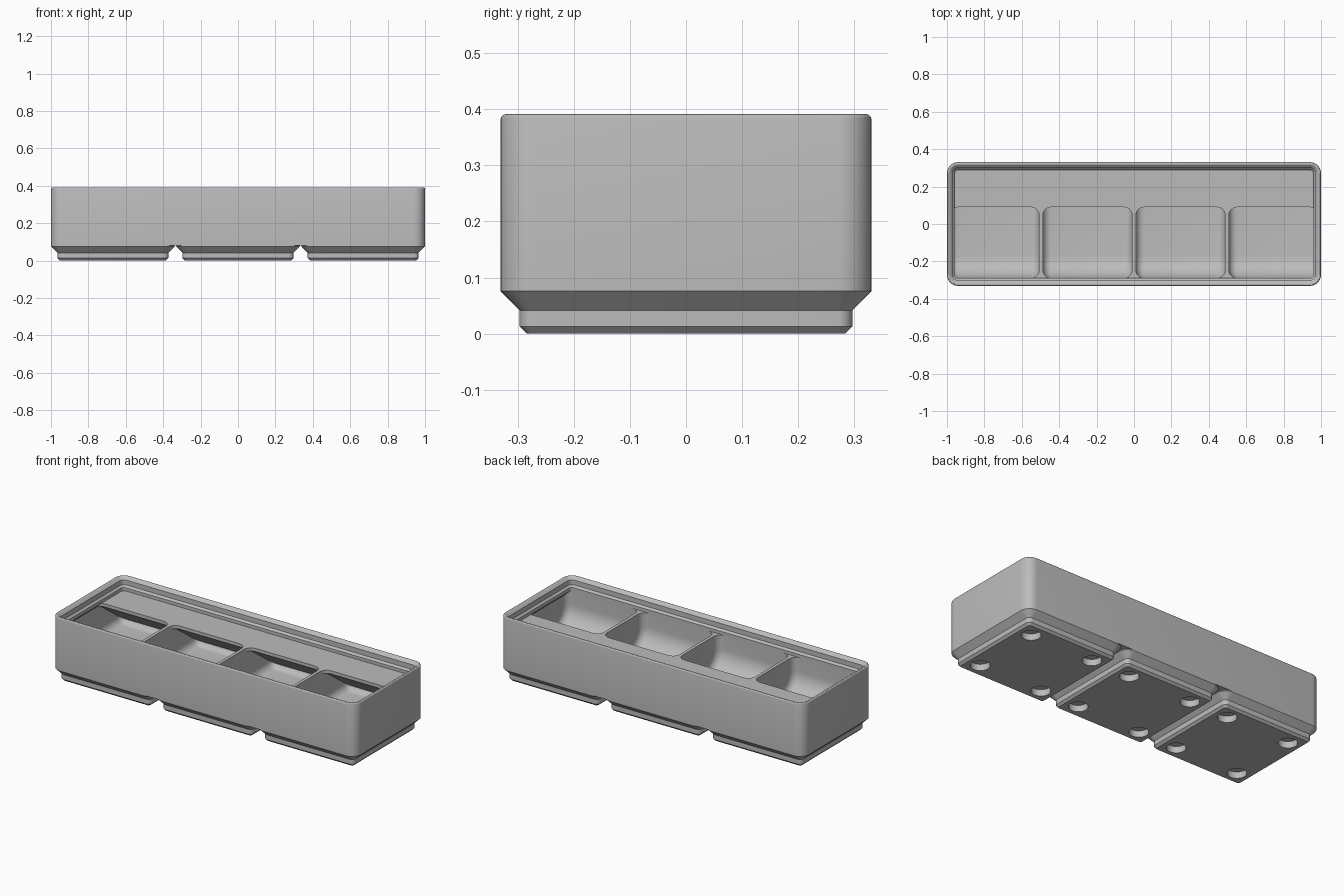
import bpy, bmesh
from math import sin, cos, pi, tan, radians
from mathutils import Matrix, Vector

if "Cube" in bpy.data.objects:
    bpy.data.objects.remove(bpy.data.objects["Cube"])

SCALE = 2 / 125.5            # dimensions below are in millimetres
HX, HY, R = 62.75, 20.75, 3.75
FLOOR, DECK = 7, 19.8        # compartment floor and divider top
WALL, DIVIDER, ROUND = 0.95, 1.2, 2.8
TAB_Y = 5.65                 # front edge of the label shelf

grey = bpy.data.materials.new("light_grey")
grey.use_nodes = True
grey.diffuse_color = (0.5, 0.5, 0.5, 1)
grey.node_tree.nodes["Principled BSDF"].inputs["Base Color"].default_value = (0.5, 0.5, 0.5, 1)


def finish(name, bm):
    bmesh.ops.recalc_face_normals(bm, faces=bm.faces)
    bm.transform(Matrix.Scale(SCALE, 4))
    mesh = bpy.data.meshes.new(name)
    bm.to_mesh(mesh)
    bm.free()
    mesh.materials.append(grey)
    ob = bpy.data.objects.new(name, mesh)
    bpy.context.collection.objects.link(ob)
    return ob


def loft(name, hx, hy, r, rings, cx=0, steps=8):
    """Stack of rounded rectangles; rings hold (inset, height)."""
    bm = bmesh.new()
    loops = []
    for inset, z in rings:
        loop = []
        for k, (sx, sy) in enumerate(((1, 1), (-1, 1), (-1, -1), (1, -1))):
            for i in range(steps + 1):
                a = (k + i / steps) * pi / 2
                loop.append(bm.verts.new((cx + sx * (hx - r) + (r - inset) * cos(a),
                                          sy * (hy - r) + (r - inset) * sin(a), z)))
        loops.append(loop)
    for a, b in zip(loops, loops[1:]):
        for i in range(len(a)):
            j = (i + 1) % len(a)
            bm.faces.new((a[i], a[j], b[j], b[i]))
    bm.faces.new(loops[0])
    bm.faces.new(loops[-1])
    return finish(name, bm)


def slice_off(bm, point, normal):
    """Remove everything beyond a plane and close the cut."""
    cut = bmesh.ops.bisect_plane(bm, geom=bm.verts[:] + bm.edges[:] + bm.faces[:],
                                 plane_co=point, plane_no=normal, clear_outer=True)
    edges = [e for e in cut["geom_cut"] if isinstance(e, bmesh.types.BMEdge)]
    if edges:
        bmesh.ops.holes_fill(bm, edges=[e for e in bm.edges if e.is_boundary], sides=0)


def prism(x0, x1, profile, rounded):
    """Extrude a (y, z) profile along x and round the edges picked by a rule."""
    bm = bmesh.new()
    face = bm.faces.new([bm.verts.new((x0, y, z)) for y, z in profile])
    ext = bmesh.ops.extrude_face_region(bm, geom=[face])["geom"]
    bmesh.ops.translate(bm, vec=(x1 - x0, 0, 0),
                        verts=[v for v in ext if isinstance(v, bmesh.types.BMVert)])
    bmesh.ops.recalc_face_normals(bm, faces=bm.faces)
    bmesh.ops.bevel(bm, geom=[e for e in bm.edges if rounded(e)], offset=ROUND,
                    segments=6, profile=0.5, affect='EDGES', clamp_overlap=False)
    return bm


def carve(ob, cutters):
    for cutter in cutters:
        cutter.hide_render = True
        mod = ob.modifiers.new("cut", 'BOOLEAN')
        mod.operation, mod.solver, mod.object = 'DIFFERENCE', 'EXACT', cutter
        bpy.context.view_layer.objects.active = ob
        bpy.ops.object.modifier_apply(modifier=mod.name)
        bpy.data.objects.remove(cutter)


def smooth(ob):
    bpy.ops.object.select_all(action='DESELECT')
    ob.select_set(True)
    bpy.context.view_layer.objects.active = ob
    bpy.ops.object.shade_smooth_by_angle(angle=radians(28))


# Bin body with stacking lip
rim = [(0, 5), (0, 23.95), (0.08, 24.25), (0.3, 24.47), (0.6, 24.55), (0.83, 24.5),
       (1.02, 24.37), (1.9, 23.5), (1.9, 21.7), (2.6, 21), (2.6, DECK)]
body = loft("bin_body", HX, HY, R, rim)

# Four compartments with a front scoop and a hollow under the label shelf
front, back, top, scoop = -HY + 2.6, HY - WALL, 20.0, 7.5
slope = tan(radians(36))
width = (2 * (HX - WALL) - 3 * DIVIDER) / 4
cutters = []
for i in range(4):
    x0 = -HX + WALL + i * (width + DIVIDER)
    x1 = x0 + width

    # Open well
    arc = [(front + scoop * (1 - cos(a)), FLOOR + scoop * (1 - sin(a)))
           for a in (k * pi / 24 for k in range(13))]
    bm = prism(x0, x1, [(front, top)] + arc + [(TAB_Y, FLOOR), (TAB_Y, top)],
               lambda e: abs(e.verts[0].co.x - e.verts[1].co.x) < 0.1
               and min(v.co.z for v in e.verts) < top - 0.1)
    for side in (-1, 1):
        slice_off(bm, Vector((side * (HX - WALL), 0, DECK - 1.65)), Vector((side, 0, 1)))
    cutters.append(finish("well_cutter", bm))

    # Hollow below the sloped shelf
    low, high, near = FLOOR + 0.01, 18.6, -5
    bm = prism(x0 + 0.01, x1 - 0.01, [(near, high), (near, low), (back, low), (back, high)],
               lambda e: min(v.co.z for v in e.verts) < high - 0.1
               and max(v.co.y for v in e.verts) > near + 0.1)
    slice_off(bm, Vector((0, back, 8.3)), Vector((0, slope, 1)))
    for side in (-1, 1):
        slice_off(bm, Vector((side * (HX - WALL), 0, DECK - 1.65)), Vector((side, 0, 1)))
    cutters.append(finish("shelf_cutter", bm))
carve(body, cutters)
smooth(body)

# Three stepped feet, each with four round magnet pockets
for name, cx in (("right_foot", -42), ("middle_foot", 0), ("left_foot", 42)):
    foot = loft(name, HY, HY, R, [(2.95, 0), (2.15, 0.8), (2.15, 2.6), (0, 4.75), (0, 5)], cx)
    pockets = []
    for px in (-13, 13):
        for py in (-13, 13):
            bm = bmesh.new()
            bmesh.ops.create_cone(bm, cap_ends=True, segments=40, radius1=3.25, radius2=3.25,
                                  depth=4.8, matrix=Matrix.Translation((cx + px, py, 0)))
            pockets.append(finish("pocket_cutter", bm))
    carve(foot, pockets)
    smooth(foot)
